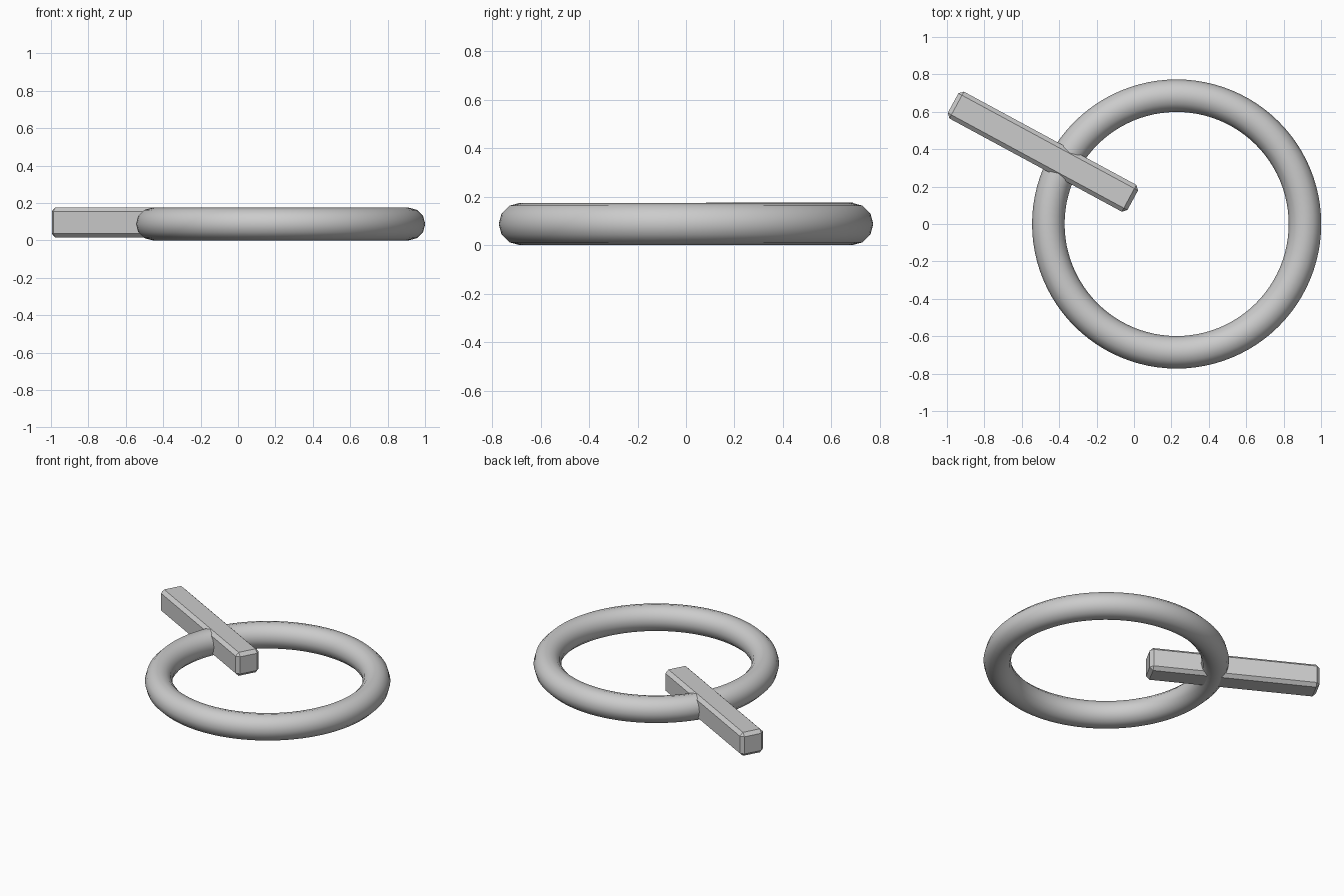
import bpy
from math import radians, cos, sin

if "Cube" in bpy.data.objects:
    bpy.data.objects.remove(bpy.data.objects["Cube"])

RING_X, RING_R, TUBE_R = 0.228, 0.686, 0.087
ANGLE = radians(151.6)   # direction of the bar, measured round the ring
BAR_DIST = 0.813         # ring centre to bar centre

# smooth round ring lying flat
bpy.ops.mesh.primitive_torus_add(
    major_segments=96, minor_segments=12,
    major_radius=RING_R, minor_radius=TUBE_R,
    location=(RING_X, 0, TUBE_R + 0.001))
ring = bpy.context.object
ring.name = "ring"
bpy.ops.object.shade_smooth()

# square bar crossing the ring radially, with chamfered edges
bpy.ops.mesh.primitive_cube_add(
    size=1,
    location=(RING_X + BAR_DIST * cos(ANGLE), BAR_DIST * sin(ANGLE), 0.096),
    rotation=(0, 0, ANGLE))
bar = bpy.context.object
bar.name = "cross_bar"
bar.scale = (1.092, 0.163, 0.163)
bpy.ops.object.transform_apply(location=False, rotation=False, scale=True)
bevel = bar.modifiers.new("chamfer", 'BEVEL')
bevel.width = 0.022
bevel.segments = 1
